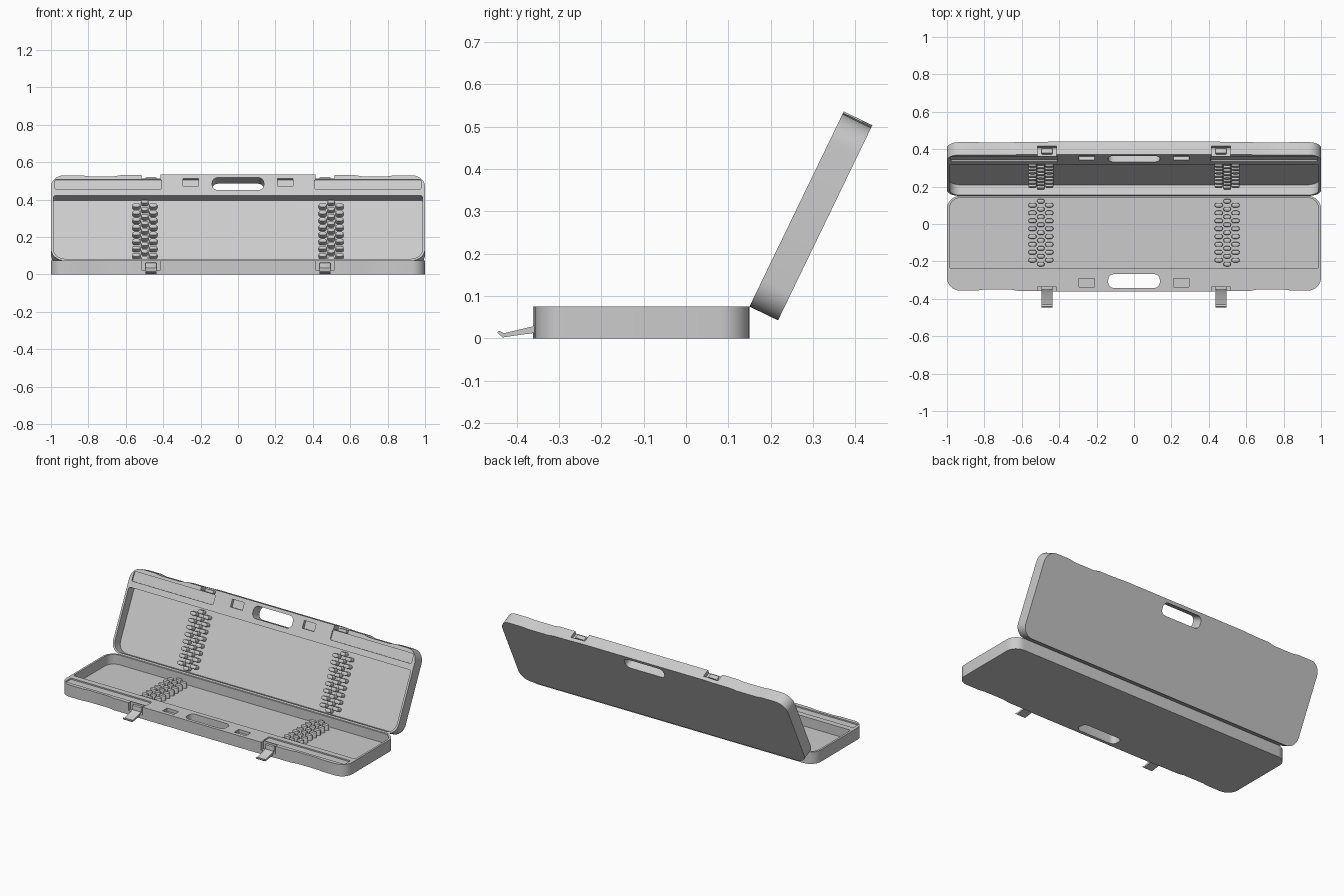
import bpy, bmesh, math
from mathutils import Matrix, Vector

cube = bpy.data.objects.get("Cube")
if cube:
    bpy.data.objects.remove(cube, do_unlink=True)

# Single grey plastic material
GREY = (0.6, 0.6, 0.6, 1)
plastic = bpy.data.materials.new("grey plastic")
plastic.use_nodes = True
plastic.diffuse_color = GREY
plastic.node_tree.nodes["Principled BSDF"].inputs["Base Color"].default_value = GREY

DEPTH, FLOOR, LENGTH = 0.075, -0.061, 0.512
# Each half is modelled with its hinge edge at y = 0 and its mating face at z = 0
BASE = Matrix.Translation((0, 0.15, DEPTH))
LID = BASE @ Matrix.Rotation(math.radians(-115.8), 4, 'X') @ Matrix.Scale(-1, 4, (0, 0, 1))


def prism(bm, points, z0, z1, bevel=0):
    """Extrude a plan outline from z0 to z1, optionally rounding the top rim."""
    face = bm.faces.new([bm.verts.new((x, y, z0)) for x, y in points])
    bm.normal_update()
    if face.normal.z < 0:
        face.normal_flip()
    new = bmesh.ops.extrude_face_region(bm, geom=[face], use_keep_orig=True)["geom"]
    top = [g for g in new if isinstance(g, bmesh.types.BMFace)][0]
    bmesh.ops.translate(bm, verts=top.verts, vec=(0, 0, z1 - z0))
    face.normal_flip()
    if bevel:
        bmesh.ops.bevel(bm, geom=list(top.edges), offset=bevel, segments=2,
                        profile=0.5, affect='EDGES')


def rounded(x0, x1, y0, y1, front=0.0, back=0.0, steps=6):
    """Rectangle outline with separate radii for its front and back corners."""
    pts = []
    corners = ((x1, y1, back, 0), (x0, y1, back, 1), (x0, y0, front, 2), (x1, y0, front, 3))
    for x, y, r, quarter in corners:
        if r == 0:
            pts.append((x, y))
            continue
        cx = x - r if x == x1 else x + r
        cy = y - r if y == y1 else y + r
        for i in range(steps + 1):
            a = (quarter + i / steps) * math.pi / 2
            pts.append((cx + r * math.cos(a), cy + r * math.sin(a)))
    return pts


def make(name, bm, matrix=None):
    """Turn a bmesh into a shaded object, leaving the bmesh untouched."""
    bm = bm.copy()
    bmesh.ops.recalc_face_normals(bm, faces=bm.faces)
    if matrix:
        bm.transform(matrix)
        if matrix.determinant() < 0:
            bmesh.ops.reverse_faces(bm, faces=bm.faces)
    mesh = bpy.data.meshes.new(name)
    bm.to_mesh(mesh)
    bm.free()
    mesh.materials.append(plastic)
    obj = bpy.data.objects.new(name, mesh)
    bpy.context.collection.objects.link(obj)
    bpy.ops.object.select_all(action='DESELECT')
    obj.select_set(True)
    bpy.context.view_layer.objects.active = obj
    bpy.ops.object.shade_smooth_by_angle(angle=math.radians(35))
    return obj


def both_halves(name, bm):
    make("base_" + name, bm, BASE)
    make("lid_" + name, bm, LID)


# Shell outline: rounded corners and a gently waved front edge
def half_outline():
    pts = [(0.42, LENGTH), (0.53, 0.508), (0.62, 0.508), (0.66, 0.5), (0.8, 0.5), (0.84, 0.506)]
    r = 0.07
    for i in range(9):
        a = i / 8 * math.pi / 2
        pts.append((1 - r + r * math.sin(a), 0.506 - r + r * math.cos(a)))
    for i in range(9):
        a = i / 8 * math.pi / 2
        pts.append((1 - r + r * math.cos(a), r - r * math.sin(a)))
    return [(x, -v) for x, v in pts]


right = half_outline()
shell = bmesh.new()
prism(shell, right + [(-x, y) for x, y in reversed(right)], -DEPTH, 0)

# Cutters: storage cavity, handle hole, shelf recesses and latch notches
cutters = []


def cutter(points, z0, z1=0.1):
    bm = bmesh.new()
    prism(bm, points, z0, z1)
    cutters.append(bm)


cutter(rounded(-0.987, 0.987, -0.387, -0.01, 0.012, 0.06), FLOOR)
cutter(rounded(-0.138, 0.138, -0.492, -0.418, 0.03, 0.03), -0.2)
for s in (-1, 1):
    def sided(a, b, y0, y1, r=0.0):
        return rounded(min(s * a, s * b), max(s * a, s * b), y0, y1, r, r)
    cutter(sided(0.21, 0.293, -0.488, -0.442), -0.02)
    cutter(sided(0.41, 0.978, -0.482, -0.424, 0.006), -0.008)
    cutter(sided(0.415, 0.515, -0.6, -0.487), -0.05)

tray = make("base_shell", shell)
for i, bm in enumerate(cutters):
    tool = make("cutter", bm)
    tool.hide_render = True
    mod = tray.modifiers.new("cut", 'BOOLEAN')
    mod.operation, mod.solver, mod.object = 'DIFFERENCE', 'EXACT', tool
    bpy.context.view_layer.objects.active = tray
    bpy.ops.object.modifier_apply(modifier=mod.name)
    bpy.data.objects.remove(tool, do_unlink=True)
shell = bmesh.new()
shell.from_mesh(tray.data)
bpy.data.objects.remove(tray, do_unlink=True)
both_halves("shell", shell)

# Holding pegs: two bands of three staggered columns of rounded pegs
pegs = bmesh.new()
PITCH = 0.042
for band in (-0.498, 0.498):
    for column in (-1, 0, 1):
        for row in range(9 if column == 0 else 8):
            x = band + column * 0.045
            y = -0.028 - PITCH * (row + 0.5 * abs(column))
            w = 0.022 if column else 0.02
            prism(pegs, rounded(x - w, x + w, y - 0.012, y + 0.012, 0.0115, 0.0115, 3),
                  FLOOR - 0.002, FLOOR + 0.034, 0.006)
both_halves("pegs", pegs)

# Catch blocks inside the latch notches
catches = bmesh.new()
for x in (-0.465, 0.465):
    prism(catches, rounded(x - 0.03, x + 0.03, -0.503, -0.48, 0.008, 0, 3), -0.04, -0.012, 0.003)
both_halves("catches", catches)

# Open latches: a bent flap hinged on the front of the base
flap = [(-0.345, 0.042), (-0.362, 0.028), (-0.43, 0.012), (-0.442, 0.018), (-0.446, 0.013),
        (-0.433, 0.002), (-0.385, 0.009), (-0.362, 0.012), (-0.345, 0.018)]
for side, cx in (("right", -0.465), ("left", 0.465)):
    bm = bmesh.new()
    prism(bm, flap, -0.03, 0.03)
    # Profile axes (y, z) with the extrusion running along x
    turn = Matrix(((0, 0, 1, cx), (1, 0, 0, 0), (0, 1, 0, 0), (0, 0, 0, 1)))
    make(side + "_latch", bm, turn)
